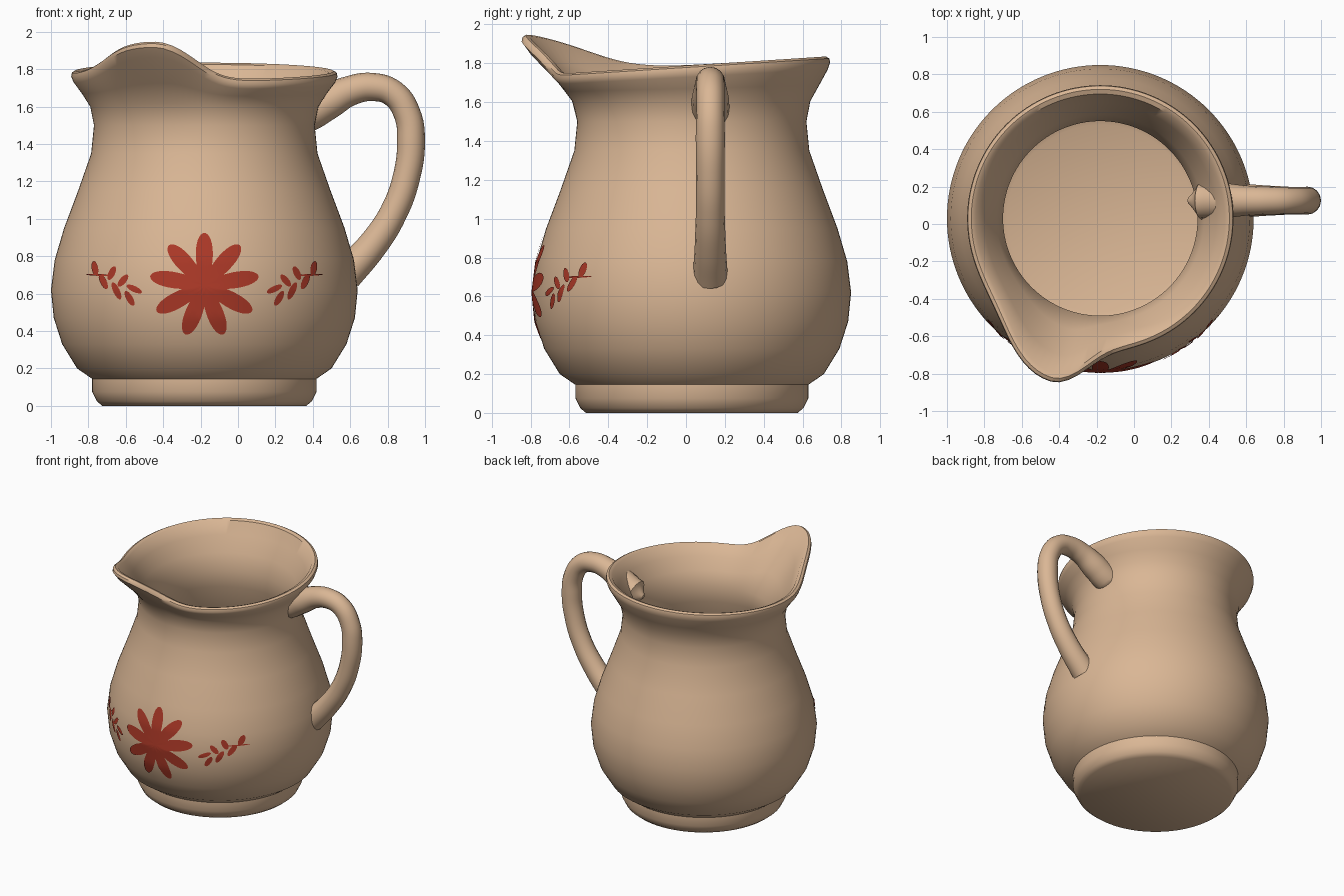
import bpy, bmesh, math
from mathutils import Vector

cube = bpy.data.objects.get("Cube")
if cube:
    bpy.data.objects.remove(cube, do_unlink=True)

CX, CY = -0.18, 0.03          # axis of the vessel
SEG = 128
SPOUT = math.radians(-107)    # direction of the pouring lip


def material(name, rgb):
    m = bpy.data.materials.new(name)
    m.use_nodes = True
    m.diffuse_color = (*rgb, 1)
    bsdf = m.node_tree.nodes["Principled BSDF"]
    bsdf.inputs["Base Color"].default_value = (*rgb, 1)
    bsdf.inputs["Roughness"].default_value = 0.6
    return m


clay = material("tan clay", (0.70, 0.47, 0.30))
red = material("painted red", (0.41, 0.04, 0.02))


def finish(bm, name, mat):
    me = bpy.data.meshes.new(name)
    bm.to_mesh(me)
    bm.free()
    ob = bpy.data.objects.new(name, me)
    bpy.context.collection.objects.link(ob)
    me.materials.append(mat)
    smooth(ob)
    return ob


def smooth(ob):
    bpy.ops.object.select_all(action='DESELECT')
    ob.select_set(True)
    bpy.context.view_layer.objects.active = ob
    bpy.ops.object.shade_smooth_by_angle(angle=math.radians(42))


# Vessel profile: radius, height, how strongly the ring follows the spout
OUTER = [(.545, 0, 0), (.575, .025, 0), (.6, .075, 0), (.6, .145, 0),
         (.68, .2, 0), (.76, .33, 0), (.805, .47, 0), (.82, .62, 0),
         (.80, .78, 0), (.75, .95, 0), (.675, 1.15, 0), (.605, 1.35, 0),
         (.59, 1.5, 0), (.61, 1.6, .1), (.655, 1.67, .35), (.7, 1.73, .85)]
LIP = [(.712, 1.76, 1), (.708, 1.78, 1), (.69, 1.79, 1), (.665, 1.78, 1)]
INNER = [(.62, 1.7, .7), (.555, 1.6, .3), (.52, 1.48, 0), (.53, 1.35, 0),
         (.6, 1.15, 0), (.68, .95, 0), (.74, .75, 0), (.74, .5, 0),
         (.68, .3, 0), (.58, .2, 0), (.5, .16, 0)]


def bell(offset, left, right):
    width = math.radians(left if offset < 0 else right)
    return math.exp(-0.5 * (offset / width) ** 2)


def ring_point(r, z, w, a):
    off = (a - SPOUT + math.pi) % (2 * math.pi) - math.pi
    r += w * 0.2 * bell(off, 17, 10)
    z += w * (0.045 * math.sin(a) + 0.2 * bell(off, 24, 12))
    return (CX + r * math.cos(a), CY + r * math.sin(a), z)


bm = bmesh.new()
rings = [[bm.verts.new(ring_point(r, z, w, 2 * math.pi * j / SEG)) for j in range(SEG)]
         for r, z, w in OUTER + LIP + INNER]
for low, high in zip(rings, rings[1:]):
    for j in range(SEG):
        k = (j + 1) % SEG
        bm.faces.new((low[j], low[k], high[k], high[j]))
bm.faces.new(rings[0][::-1])
bm.faces.new(rings[-1])
finish(bm, "pitcher_body", clay)

# Handle: tapered tube through the neck and into the belly (x, z, radius)
PATH = [(.29, 1.545, .015), (.36, 1.56, .1), (.48, 1.625, .095), (.6, 1.685, .08),
        (.72, 1.705, .075), (.83, 1.67, .072), (.905, 1.56, .072),
        (.925, 1.42, .075), (.9, 1.22, .073), (.83, 1.03, .074),
        (.72, .86, .08), (.575, .7, .09)]
cu = bpy.data.curves.new("handle", 'CURVE')
cu.dimensions = '3D'
cu.bevel_depth = 1
cu.bevel_resolution = 6
cu.resolution_u = 6
cu.use_fill_caps = True
sp = cu.splines.new('BEZIER')
sp.bezier_points.add(len(PATH) - 1)
for p, (x, z, r) in zip(sp.bezier_points, PATH):
    p.co = (x, 0.125, z)
    p.radius = r
    p.handle_left_type = p.handle_right_type = 'AUTO'
handle = bpy.data.objects.new("handle", cu)
bpy.context.collection.objects.link(handle)
cu.materials.append(clay)
bpy.ops.object.select_all(action='DESELECT')
handle.select_set(True)
bpy.context.view_layer.objects.active = handle
bpy.ops.object.convert(target='MESH')
smooth(bpy.context.view_layer.objects.active)


# Painted decoration: thin sheets wrapped on the front of the belly
def on_belly(dx, z):
    for (r0, z0, _), (r1, z1, _) in zip(OUTER, OUTER[1:]):
        if z0 <= z <= z1:
            r = r0 + (r1 - r0) * (z - z0) / (z1 - z0) + 0.006
            return Vector((CX + dx, CY - math.sqrt(r * r - dx * dx), z))


def patch(bm, cx, cz, outline, steps):
    mid = bm.verts.new(on_belly(cx, cz))
    n = len(outline)
    prev = None
    for s in range(1, steps + 1):
        ring = [bm.verts.new(on_belly(cx + u * s / steps, cz + v * s / steps))
                for u, v in outline]
        for j in range(n):
            k = (j + 1) % n
            if prev:
                bm.faces.new((prev[j], ring[j], ring[k], prev[k]))
            else:
                bm.faces.new((mid, ring[j], ring[k]))
        prev = ring


def leaf(bm, x, z, angle, length, width):
    a = math.radians(angle)
    pts = []
    for j in range(16):
        t = 2 * math.pi * j / 16
        u, v = length / 2 * math.cos(t), width / 2 * math.sin(t)
        pts.append((u * math.cos(a) - v * math.sin(a), u * math.sin(a) + v * math.cos(a)))
    patch(bm, x, z, pts, 2)


def face_front(bm):
    bm.normal_update()
    for f in bm.faces:
        if f.normal.y > 0:
            f.normal_flip()


# Nine-petal flower
bm = bmesh.new()
outline = []
for j in range(180):
    t = 2 * math.pi * j / 180
    r = 0.115 + 0.165 * abs(math.cos(4.5 * (t - math.pi / 2))) ** 1.2
    outline.append((1.05 * r * math.cos(t), r * math.sin(t)))
patch(bm, 0, 0.645, outline, 8)
face_front(bm)
finish(bm, "painted_flower", red)

# Leaf sprigs on both sides: x, z, angle, length, width
LEAVES = [(.375, .625, 25, .09, .032), (.40, .575, 60, .09, .035),
          (.435, .67, 130, .08, .035), (.47, .615, 65, .10, .035),
          (.495, .71, 115, .08, .035), (.54, .665, 65, .09, .035),
          (.585, .735, 80, .08, .035), (.56, .70, 2, .15, .01)]
for side, name in ((1, "painted_sprig_left"), (-1, "painted_sprig_right")):
    bm = bmesh.new()
    for x, z, angle, length, width in LEAVES:
        leaf(bm, side * x, z, angle if side > 0 else 180 - angle, length, width)
    face_front(bm)
    finish(bm, name, red)
